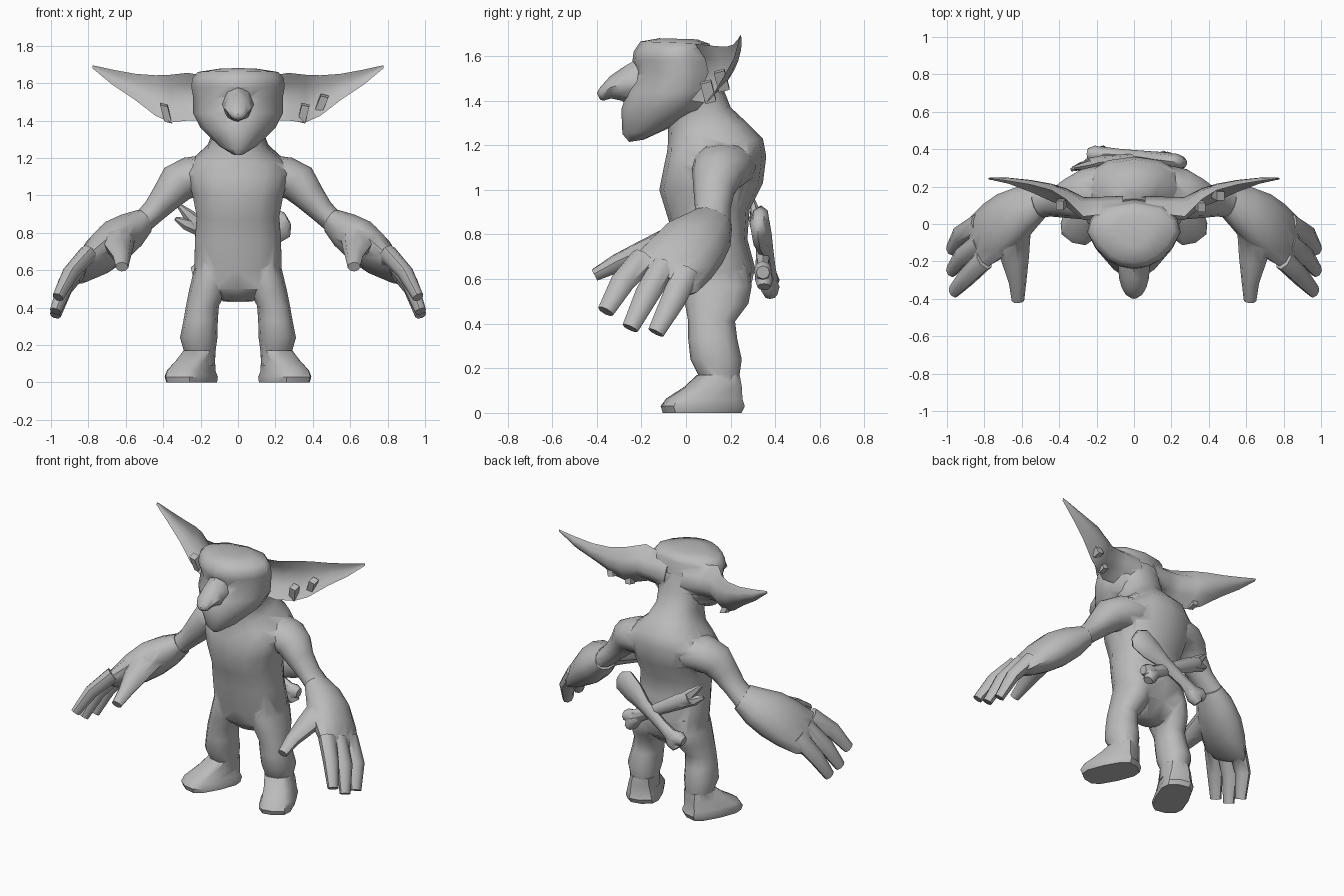
import bpy, bmesh, math
from mathutils import Vector as V

skin = bpy.data.materials.new("plain_grey")
skin.diffuse_color = (0.5, 0.5, 0.5, 1)


def shade(ob, angle):
    bpy.ops.object.select_all(action='DESELECT')
    ob.select_set(True)
    bpy.context.view_layer.objects.active = ob
    bpy.ops.object.shade_smooth_by_angle(angle=math.radians(angle))


def loft(name, rings, sides=(1,), angle=50):
    """Skin a list of closed rings; sides holds 1 and/or -1 for mirrored copies."""
    bm = bmesh.new()
    for s in sides:
        rows = [[bm.verts.new((p[0] * s, p[1], p[2])) for p in r] for r in rings]
        n = len(rows[0])
        for a, b in zip(rows, rows[1:]):
            for i in range(n):
                bm.faces.new((a[i], a[(i + 1) % n], b[(i + 1) % n], b[i]))
        bm.faces.new(rows[0])
        bm.faces.new(rows[-1])
    bmesh.ops.recalc_face_normals(bm, faces=bm.faces)
    me = bpy.data.meshes.new(name)
    bm.to_mesh(me)
    bm.free()
    ob = bpy.data.objects.new(name, me)
    bpy.context.collection.objects.link(ob)
    me.materials.append(skin)
    shade(ob, angle)
    return ob


def fuse(base, parts, angle):
    """Join parts into base as one closed skin."""
    for part in parts:
        bpy.context.view_layer.objects.active = base
        m = base.modifiers.new("join", 'BOOLEAN')
        m.operation, m.solver, m.object = 'UNION', 'EXACT', part
        bpy.ops.object.modifier_apply(modifier=m.name)
        bpy.data.objects.remove(part)
    shade(base, angle)


def oval(c, a, b, n=12, p=1.0):
    """Ring round c with half axes a and b; p below 1 makes it boxier."""
    pw = lambda t: math.copysign(abs(t) ** p, t)
    return [V(c) + V(a) * pw(math.cos(k)) + V(b) * pw(math.sin(k))
            for k in (2 * math.pi * i / n for i in range(n))]


def span(front, back, hw, x=0, n=14, p=0.85):
    """Ring between a front and a back (y, z) point with half width hw."""
    f, k = V((x, *front)), V((x, *back))
    return oval((f + k) / 2, (f - k) / 2, (hw, 0, 0), n, p)


def limb(pts, wide, n=10, p=1.0):
    """Rings along a path; pts = (centre, half width, half thickness)."""
    out = []
    for i, (c, w, t) in enumerate(pts):
        d = (V(pts[min(i + 1, len(pts) - 1)][0]) - V(pts[max(i - 1, 0)][0])).normalized()
        a = V(wide)
        a = (a - d * a.dot(d)).normalized()
        out.append(oval(c, a * w, d.cross(a) * t, n, p))
    return out


# Torso and neck
body = loft("body", [span(*r) for r in (
    ((.06, .44), (.19, .43), .08),
    ((.0, .50), (.28, .52), .215),
    ((-.03, .60), (.31, .65), .238),
    ((-.05, .75), (.275, .78), .235),
    ((-.08, .87), (.285, .91), .225),
    ((-.12, 1.0), (.345, 1.03), .25),
    ((-.10, 1.1), (.36, 1.15), .285),
    ((-.085, 1.17), (.345, 1.23), .235),
    ((-.08, 1.22), (.275, 1.30), .165),
    ((-.08, 1.28), (.20, 1.37), .14),
    ((-.08, 1.34), (.165, 1.46), .145),
    ((-.06, 1.42), (.135, 1.56), .15))])

# Head: half outline tapers to the face and narrows again to the neck
half = ((0, -1), (.28, -.94), (.55, -.76), (.83, -.38), (1, .08), (.93, .45), (.62, .85))


def head_ring(front, back, hw):
    f, k = V((0, *front)), V((0, *back))
    loop = list(half) + [(0, 1)] + [(-u, v) for u, v in reversed(half[1:])]
    return [(f + k) / 2 + (k - f) / 2 * v + V((hw * u, 0, 0)) for u, v in loop]


head = loft("head", [head_ring(*r) for r in (
    ((-.255, 1.215), (-.19, 1.225), .03),
    ((-.285, 1.25), (-.08, 1.275), .10),
    ((-.29, 1.36), (.10, 1.36), .20),
    ((-.265, 1.44), (.14, 1.44), .24),
    ((-.22, 1.52), (.135, 1.53), .24),
    ((-.24, 1.58), (.125, 1.58), .25),
    ((-.235, 1.62), (.115, 1.63), .245),
    ((-.205, 1.665), (.105, 1.655), .215),
    ((-.12, 1.68), (.05, 1.675), .10))])

# Nose
nose = loft("nose", [span(*r, n=8, p=1.2) for r in (
    ((-.20, 1.60), (-.24, 1.37), .085),
    ((-.29, 1.545), (-.29, 1.40), .08),
    ((-.34, 1.51), (-.335, 1.41), .067),
    ((-.385, 1.46), (-.37, 1.40), .045),
    ((-.40, 1.435), (-.385, 1.405), .02))])


# Ears: cupped forward, blending into the back of the head, raised tip
def ear_ring(x, top, bot, bulge):
    t, b = V((x, *top)), V((x, *bot))
    pts = [t]
    for depth, ks in ((1.0, (.25, .5, .75)), (.6, (.75, .5, .25))):
        if depth < 1:
            pts.append(b)
        pts += [t.lerp(b, k) + V((0, bulge * depth * math.sin(math.pi * k), 0)) for k in ks]
    return pts


ears = loft("ears", [ear_ring(*r) for r in (
    (.06, (.06, 1.65), (.06, 1.36), .09),
    (.18, (.05, 1.64), (.03, 1.40), .105),
    (.27, (.04, 1.655), (.02, 1.40), .115),
    (.36, (.13, 1.645), (.09, 1.39), .08),
    (.44, (.18, 1.642), (.12, 1.425), .065),
    (.55, (.21, 1.65), (.17, 1.51), .045),
    (.67, (.23, 1.672), (.215, 1.59), .025),
    (.76, (.243, 1.692), (.235, 1.665), .01),
    (.778, (.243, 1.695), (.238, 1.68), .006))], (1, -1))

# Earrings: small tilted blocks on the lower ear edge
for i, (c, lean) in enumerate((((.35, .10, 1.44), .25), ((.445, .16, 1.49), .4),
                               ((-.385, .11, 1.44), -.25))):
    up, side = V((math.sin(lean), -.25, math.cos(lean))) * .046, V((.02, 0, -.005))
    loft("earring_%d" % (i + 1),
         [[V(c) + up * s + side * u + V((0, .024, .006)) * v
           for u, v in ((-1, -1), (1, -1), (1, 1), (-1, 1))] for s in (-1, 1)], angle=20)

# Arms, with broad shoulders running into the back
arms = loft("arms", limb([
    ((.06, .16, 1.12), .15, .10),
    ((.18, .165, 1.105), .15, .11),
    ((.26, .16, 1.095), .135, .11),
    ((.325, .14, 1.065), .115, .107),
    ((.38, .125, .995), .092, .085),
    ((.45, .12, .915), .08, .065),
    ((.53, .115, .84), .085, .06)], (0, 1, 0), 12), (1, -1))

# Hands: cuff, palm and knuckles
palm = (.15, .85, -.40)
hands = loft("hands", limb([
    ((.505, .12, .86), .095, .068),
    ((.58, .085, .805), .13, .10),
    ((.66, .03, .75), .16, .115),
    ((.74, -.03, .685), .17, .10),
    ((.82, -.09, .62), .165, .065),
    ((.85, -.11, .595), .14, .04)], palm, 12), (1, -1))

# Fingers and thumbs
digits = {
    "front_fingers": ((.80, -.19, .69), (.895, -.285, .585), (.963, -.36, .455)),
    "middle_fingers": ((.82, -.10, .66), (.92, -.175, .53), (.976, -.25, .38)),
    "rear_fingers": ((.83, 0, .63), (.93, -.06, .50), (.976, -.135, .36))}
fingers = [loft(name, limb([(c, w, w * .8) for c, w in zip(pts, (.062, .055, .038))],
                           palm, 8), (1, -1)) for name, pts in digits.items()]
thumbs = loft("thumbs", limb([
    ((.65, -.06, .77), .10, .07), ((.635, -.19, .72), .075, .055),
    ((.622, -.31, .67), .048, .042), ((.62, -.41, .618), .034, .028)],
    (1, 0, .2), 8), (1, -1))

# Legs
legs = loft("legs", [span((f, z), (b, z), hw, x, 12, .9) for z, x, hw, f, b in (
    (.66, .13, .09, .0, .28),
    (.57, .14, .103, -.01, .295),
    (.49, .16, .102, -.005, .28),
    (.41, .19, .088, .01, .22),
    (.33, .20, .092, .01, .23),
    (.24, .21, .10, .02, .25),
    (.17, .205, .085, .055, .24),
    (.09, .21, .085, .04, .235))], (1, -1))


# Feet: splayed outward with a square toe
def foot_ring(toe, heel, hw):
    a = (V(toe) - V(heel)) / 2
    side = V((-a.y, a.x, 0)).normalized() * hw
    return oval((V(toe) + V(heel)) / 2, a, side, 12, .65)


feet = loft("feet", [foot_ring(*r) for r in (
    ((.325, -.09, .0), (.17, .235, .0), .105),
    ((.33, -.10, .03), (.17, .25, .03), .11),
    ((.325, -.075, .065), (.175, .24, .06), .10),
    ((.275, .0, .115), (.18, .24, .12), .088),
    ((.23, .055, .17), (.18, .235, .17), .08))], (1, -1), 40)

fuse(body, [head, nose, ears, arms, hands, *fingers, thumbs, legs, feet], 62)


# Crossed bones hanging behind the hips
def bone(name, pts, n=8):
    return loft(name, limb([(c, r, t) for *c, r, t in pts], (0, 0, 1), n))


club = bone("club_bone", (
    (.265, .325, .875, .04, .025), (.23, .33, .855, .09, .045),
    (.15, .34, .80, .083, .045), (.06, .355, .74, .048, .036),
    (-.08, .37, .65, .038, .032), (-.18, .375, .585, .045, .04)))
fuse(club, [
    bone("knob_low", ((-.13, .37, .61, .035, .03), (-.17, .375, .565, .048, .045),
                      (-.20, .38, .53, .03, .03))),
    bone("knob_side", ((-.14, .37, .61, .035, .03), (-.21, .375, .595, .048, .045),
                       (-.245, .375, .585, .03, .03)))], 60)
fork = bone("forked_bone", (
    (-.25, .32, .86, .045, .03), (-.18, .33, .82, .05, .035),
    (-.02, .345, .73, .038, .03), (.16, .345, .63, .045, .035)))
fuse(fork, [
    bone("prong_top", ((-.18, .33, .82, .04, .03), (-.26, .31, .89, .034, .025),
                       (-.325, .30, .955, .01, .01)), 6),
    bone("prong_side", ((-.20, .33, .82, .04, .03), (-.28, .31, .85, .034, .025),
                        (-.335, .29, .875, .01, .01)), 6),
    bone("knob_low", ((.11, .345, .65, .035, .03), (.16, .35, .60, .048, .042),
                      (.18, .35, .565, .03, .03))),
    bone("knob_side", ((.11, .345, .65, .035, .03), (.18, .345, .635, .048, .042),
                       (.215, .345, .63, .03, .03)))], 60)
